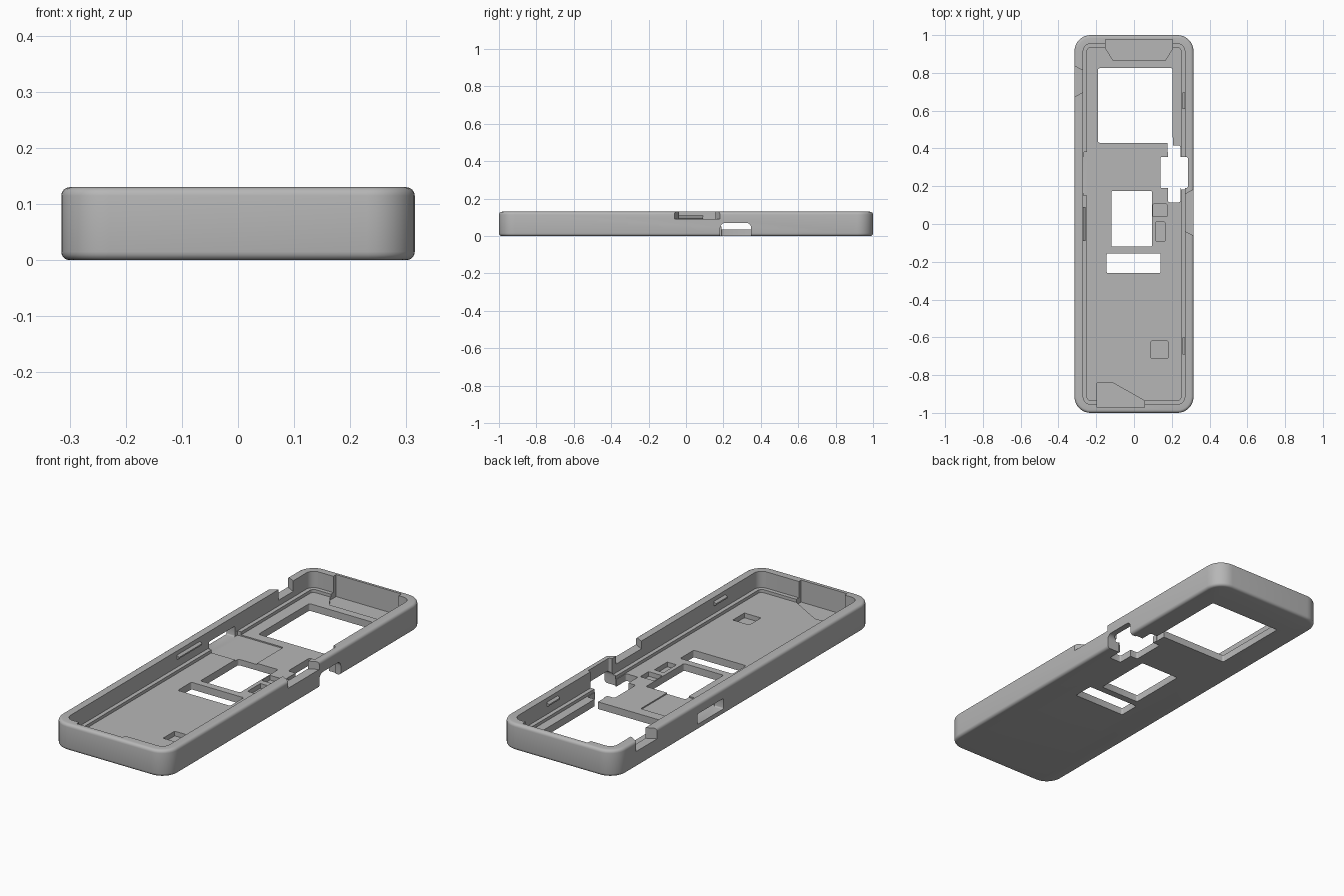
import bpy, bmesh, math
from mathutils import Matrix, Vector

cube = bpy.data.objects.get("Cube")
if cube:
    bpy.data.objects.remove(cube, do_unlink=True)

HALF_X, HALF_Y, HEIGHT = 0.315, 1.0, 0.13
FLOOR, LEDGE, EDGE = 0.035, 0.05, 0.015

grey = bpy.data.materials.new("matte_grey")
grey.use_nodes = True
grey.diffuse_color = (0.47, 0.47, 0.47, 1)
grey.node_tree.nodes["Principled BSDF"].inputs["Base Color"].default_value = grey.diffuse_color


def new_object(name, bm):
    bmesh.ops.recalc_face_normals(bm, faces=bm.faces)
    mesh = bpy.data.meshes.new(name)
    bm.to_mesh(mesh)
    bm.free()
    mesh.materials.append(grey)
    obj = bpy.data.objects.new(name, mesh)
    bpy.context.collection.objects.link(obj)
    return obj


def rounded_rect(x0, x1, y0, y1, radius, steps=8):
    """Outline of a rectangle with rounded corners."""
    corners = [(x1, y1, -1, -1), (x0, y1, 1, -1), (x0, y0, 1, 1), (x1, y0, -1, 1)]
    points = []
    for i, (x, y, sx, sy) in enumerate(corners):
        for k in range(steps + 1):
            a = math.pi / 2 * (i + k / steps)
            points.append((x + sx * radius + radius * math.cos(a),
                           y + sy * radius + radius * math.sin(a)))
    return points


def loft(name, rings):
    """Closed solid through rings of equal point count."""
    bm = bmesh.new()
    loops = [[bm.verts.new(p) for p in ring] for ring in rings]
    n = len(loops[0])
    for a, b in zip(loops, loops[1:]):
        for i in range(n):
            bm.faces.new((a[i], a[(i + 1) % n], b[(i + 1) % n], b[i]))
    bm.faces.new(loops[0])
    bm.faces.new(loops[-1])
    return new_object(name, bm)


def prism(name, points, low, high, along_x=False):
    """Extrude an outline along z, or a y-z outline along x."""
    if along_x:
        return loft(name, [[(d, u, v) for u, v in points] for d in (low, high)])
    return loft(name, [[(u, v, d) for u, v in points] for d in (low, high)])


def cut(target, cutter):
    bpy.context.view_layer.objects.active = target
    mod = target.modifiers.new("cut", "BOOLEAN")
    mod.operation, mod.solver, mod.object = "DIFFERENCE", "EXACT", cutter
    bpy.ops.object.modifier_apply(modifier=mod.name)
    bpy.data.objects.remove(cutter, do_unlink=True)


# Tray: rounded outer wall, rim, inner wall, ledge and floor
profile = []
for k in range(5):
    a = math.pi / 2 * k / 4
    profile.append((EDGE * (1 - math.sin(a)), EDGE * (1 - math.cos(a))))
for k in range(5):
    a = math.pi / 2 * k / 4
    profile.append((EDGE * (1 - math.cos(a)), HEIGHT - EDGE * (1 - math.sin(a))))
profile += [(0.046, HEIGHT), (0.046, LEDGE), (0.066, LEDGE), (0.066, FLOOR)]

rings = []
for inset, z in profile:
    outline = rounded_rect(-HALF_X + inset, HALF_X - inset, -HALF_Y + inset, HALF_Y - inset,
                           max(0.085 - inset, 0.02))
    rings.append([(x, y, z) for x, y in outline])
tray = loft("tray", rings)

# Windows through the floor and the port opening
windows = [
    (-0.19, 0.205, 0.43, 0.825),
    (-0.12, 0.095, -0.12, 0.175),
    (-0.145, 0.14, -0.26, -0.155),
    (0.18, 0.245, 0.115, 0.415),
]
for box in windows:
    cut(tray, prism("window_cutter", rounded_rect(*box, 0.008, 3), -0.1, 0.06))
cut(tray, prism("window_link_cutter", rounded_rect(0.177, 0.206, 0.38, 0.46, 0.004, 2), -0.1, 0.06))
cut(tray, prism("port_cutter", rounded_rect(0.14, 0.285, 0.19, 0.355, 0.008, 3), -0.1, 0.2))
cut(tray, prism("port_side_cutter", rounded_rect(0.183, 0.348, -0.1, 0.07, 0.025, 5),
                0.25, 0.4, along_x=True))

# Shallow floor pockets
pockets = [
    (0.10, 0.175, 0.04, 0.105),
    (0.115, 0.165, -0.09, 0.01),
    (0.09, 0.18, -0.71, -0.62),
]
for box in pockets:
    cut(tray, prism("pocket_cutter", rounded_rect(*box, 0.004, 2), 0.012, 0.08))

# Card bay and its side slot
cut(tray, prism("card_bay_cutter", rounded_rect(-0.268, -0.02, 0.15, 0.38, 0.004, 2), 0.029, 0.08))
cut(tray, prism("card_slot_cutter", rounded_rect(0.16, 0.36, 0.029, 0.08, 0.006, 3),
                -0.4, -0.25, along_x=True))

# Reliefs in the two end walls
cut(tray, prism("back_relief_cutter", [(-0.15, 0.976), (-0.15, 0.93), (-0.11, 0.865),
                                       (0.165, 0.865), (0.205, 0.93), (0.205, 0.976)], 0.022, 0.2))
cut(tray, prism("front_relief_cutter", [(-0.195, -0.972), (0.055, -0.972), (0.055, -0.935),
                                        (-0.11, -0.842), (-0.195, -0.842)], 0.022, 0.2))

# Flared notches in the rim of each long wall
for side, y0, y1, base in ((1, -0.035, 0.155, 0.092), (-1, 0.70, 0.81, 0.078)):
    flare = [(side * 0.25, y0 + 0.008), (side * 0.25, y1 - 0.008),
             (side * 0.35, y1 + 0.045), (side * 0.35, y0 - 0.045)]
    cut(tray, prism("notch_cutter", flare, base, 0.2))

# Snap clips on the inner walls
clips = []
for name, side, y0, y1 in (("right_clip", -1, -0.09, 0.09),
                           ("left_back_clip", 1, 0.61, 0.695),
                           ("left_front_clip", 1, -0.69, -0.60)):
    section = [(0.272, 0.085), (0.258, 0.094), (0.258, 0.101), (0.272, 0.112)]
    clips.append(loft(name, [[(side * x, y, z) for x, z in section] for y in (y0, y1)]))

# Smooth fillets, sharp edges elsewhere
bpy.ops.object.select_all(action="DESELECT")
for obj in [tray] + clips:
    obj.select_set(True)
bpy.context.view_layer.objects.active = tray
bpy.ops.object.shade_smooth_by_angle(angle=math.radians(32))
